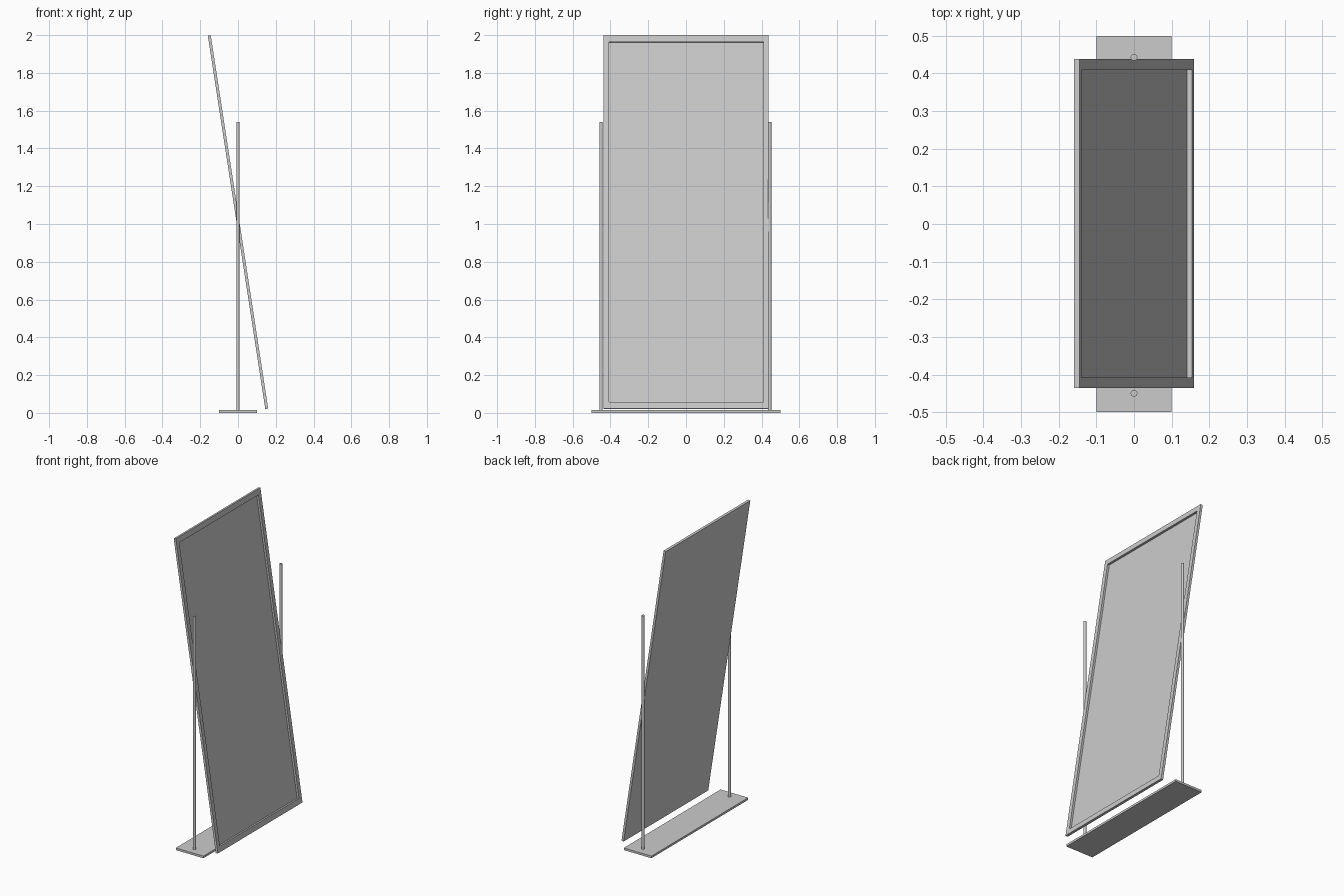
import bpy, bmesh, math
from mathutils import Matrix, Vector

if "Cube" in bpy.data.objects:
    bpy.data.objects.remove(bpy.data.objects["Cube"])


def add_object(name, bm):
    mesh = bpy.data.meshes.new(name)
    bmesh.ops.recalc_face_normals(bm, faces=bm.faces)
    bm.to_mesh(mesh)
    bm.free()
    obj = bpy.data.objects.new(name, mesh)
    bpy.context.collection.objects.link(obj)
    return obj


def box(size):
    bm = bmesh.new()
    bmesh.ops.create_cube(bm, size=1, matrix=Matrix.Diagonal((*size, 1)))
    return bm


# Flat floor plate
BASE_H = 0.014
base = add_object("base_plate", box((0.2, 1.0, BASE_H)))
base.location.z = BASE_H / 2

# Two slim round posts, slightly offset from the centre line
POST_TOP = 1.54
for name, y in (("near_post", -0.45), ("far_post", 0.443)):
    bm = bmesh.new()
    bmesh.ops.create_cone(bm, cap_ends=True, segments=32, radius1=0.009,
                          radius2=0.009, depth=POST_TOP - BASE_H)
    post = add_object(name, bm)
    post.location = (0, y, (POST_TOP + BASE_H) / 2)
    bpy.context.view_layer.objects.active = post
    post.select_set(True)
    bpy.ops.object.shade_smooth_by_angle(angle=math.radians(40))
    post.select_set(False)

# Tilted panel with a shallow recess in its +x face
THICK, WIDTH, LENGTH, DEPTH = 0.0155, 0.874, 2.0, 0.0135
bm = box((THICK, WIDTH, LENGTH))
front = max(bm.faces, key=lambda f: f.calc_center_median().x)
bmesh.ops.inset_region(bm, faces=[front], thickness=0.04)
for v in front.verts:
    v.co.z = math.copysign(LENGTH / 2 - 0.036, v.co.z)
floor = bmesh.ops.extrude_discrete_faces(bm, faces=[front])["faces"][0]
bmesh.ops.translate(bm, vec=Vector((-DEPTH, 0, 0)), verts=floor.verts)
panel = add_object("tilted_mirror_panel", bm)
panel.location = (0, 0.001, 1.01)
panel.rotation_euler.y = -math.radians(8.75)
